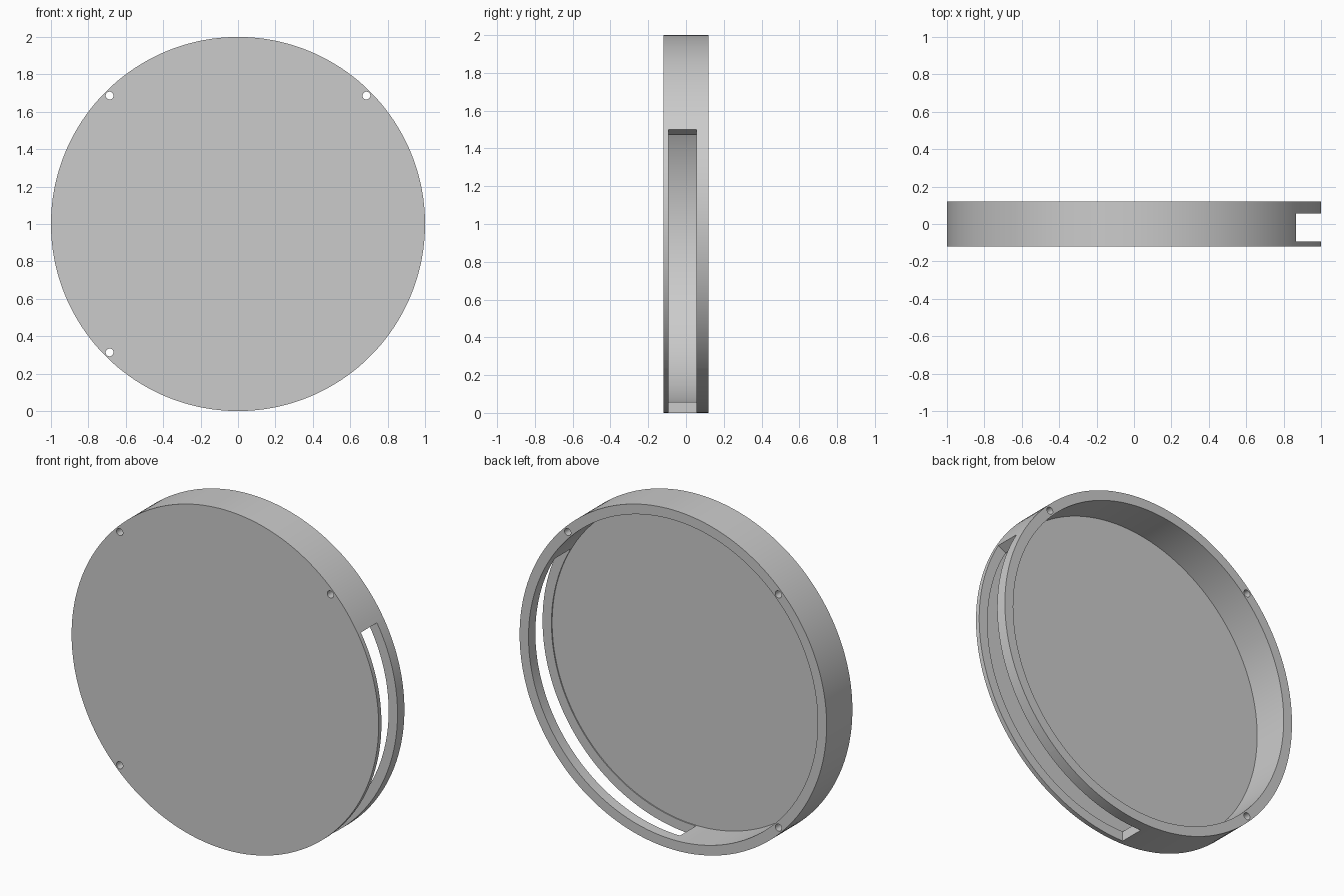
import bpy
import bmesh
from math import cos, sin, radians

cube = bpy.data.objects.get("Cube")
if cube:
    bpy.data.objects.remove(cube, do_unlink=True)

RADIUS, INNER = 1.0, 0.942
FRONT, FLOOR, BACK = -0.12, -0.10, 0.12
SLOT_FRONT, SLOT_BACK = -0.0935, 0.056
STEP = 2  # degrees per wall segment

grey = bpy.data.materials.new("plain grey")
grey.use_nodes = True
colour = (0.6, 0.6, 0.6, 1)
grey.diffuse_color = colour
grey.node_tree.nodes["Principled BSDF"].inputs["Base Color"].default_value = colour


def make_object(name, bm):
    bmesh.ops.recalc_face_normals(bm, faces=bm.faces)
    mesh = bpy.data.meshes.new(name)
    bm.to_mesh(mesh)
    bm.free()
    mesh.materials.append(grey)
    obj = bpy.data.objects.new(name, mesh)
    bpy.context.collection.objects.link(obj)
    return obj


def sweep(name, profile, start, end, closed_profile):
    """Turn an (r, y) profile around the axis through the dish centre."""
    bm = bmesh.new()
    full = end - start == 360
    angles = range(start, end if full else end + STEP, STEP)
    rings = [[bm.verts.new((r * cos(radians(a)), y, 1 + r * sin(radians(a))))
              for r, y in profile] for a in angles]
    pairs = list(zip(rings, rings[1:]))
    if full:
        pairs.append((rings[-1], rings[0]))
    count = len(profile)
    for a, b in pairs:
        for i in range(count if closed_profile else count - 1):
            j = (i + 1) % count
            bm.faces.new((a[i], a[j], b[j], b[i]))
    if full:
        # flat discs close both ends of the open profile
        bm.faces.new([ring[0] for ring in rings])
        bm.faces.new([ring[-1] for ring in rings])
    else:
        bm.faces.new(rings[0])
        bm.faces.new(rings[-1])
    return make_object(name, bm)


def cut(target, cutter):
    mod = target.modifiers.new("cut", 'BOOLEAN')
    mod.operation, mod.solver, mod.object = 'DIFFERENCE', 'EXACT', cutter
    bpy.context.view_layer.objects.active = target
    bpy.ops.object.modifier_apply(modifier=mod.name)
    bpy.data.objects.remove(cutter, do_unlink=True)


# Shallow round dish, open at the back
dish = sweep("round_dish", [(RADIUS, FRONT), (RADIUS, BACK),
                            (INNER, BACK), (INNER, FLOOR)], 0, 360, False)

# Long slot through the side wall, from the bottom up the +x side
cut(dish, sweep("slot_cutter", [(0.9, SLOT_FRONT), (1.1, SLOT_FRONT),
                                (1.1, SLOT_BACK), (0.9, SLOT_BACK)],
                -90, 30, True))

# Three screw holes through the rim
for angle in (45, 135, 225):
    bpy.ops.mesh.primitive_cylinder_add(
        vertices=24, radius=0.021, depth=0.5, rotation=(radians(90), 0, 0),
        location=(0.971 * cos(radians(angle)), 0, 1 + 0.971 * sin(radians(angle))))
    cut(dish, bpy.context.object)

# Smooth curved walls with crisp edges
bpy.ops.object.select_all(action='DESELECT')
dish.select_set(True)
bpy.context.view_layer.objects.active = dish
bpy.ops.object.shade_smooth_by_angle(angle=radians(30))
